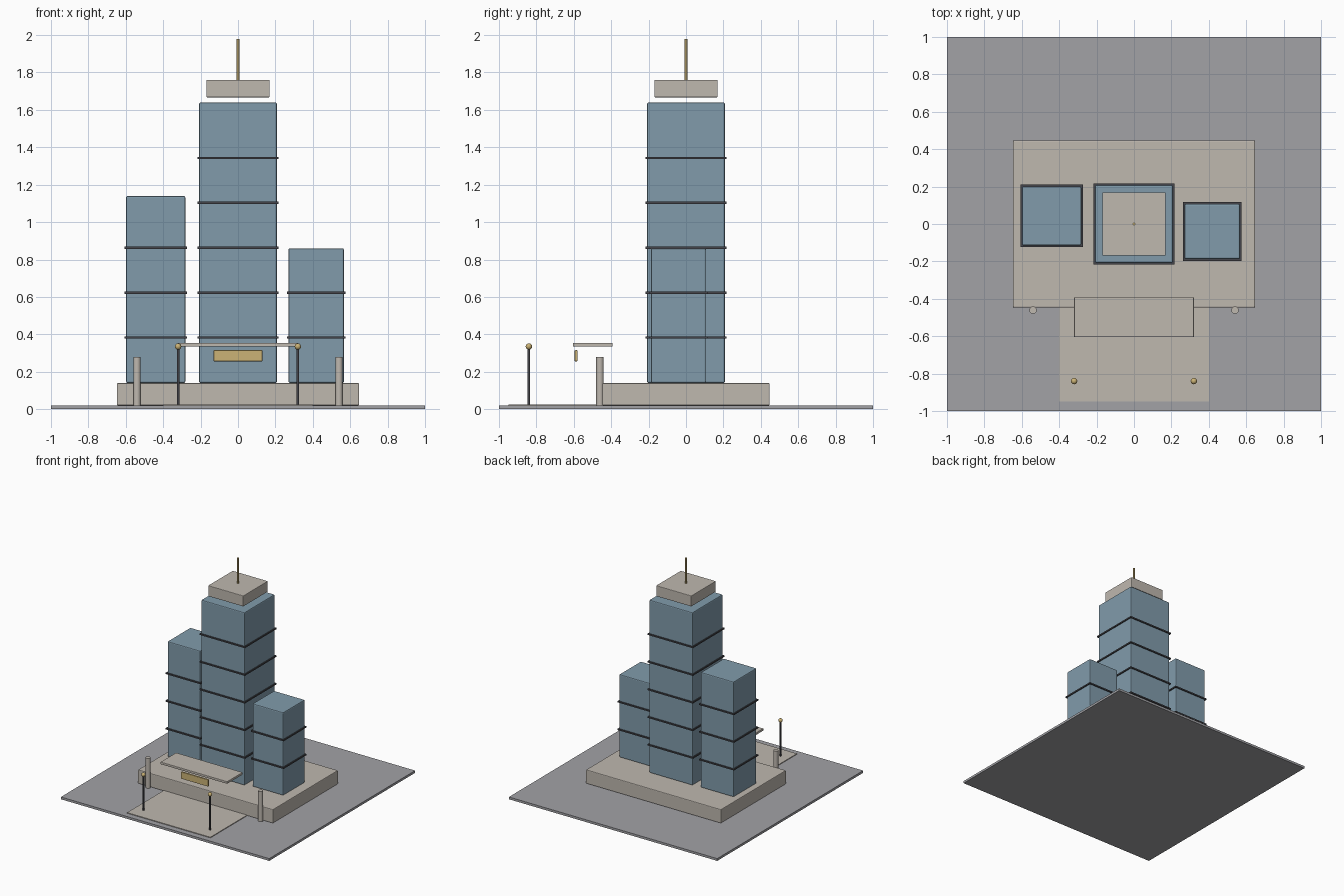
import bpy

if "Cube" in bpy.data.objects:
    bpy.data.objects.remove(bpy.data.objects["Cube"])


def material(name, r, g, b):
    m = bpy.data.materials.new(name)
    m.diffuse_color = (r, g, b, 1)
    m.use_nodes = True
    m.node_tree.nodes["Principled BSDF"].inputs["Base Color"].default_value = m.diffuse_color
    return m


GLASS = material("blue_glass", 0.22, 0.33, 0.41)
STONE = material("warm_stone", 0.52, 0.48, 0.43)
METAL = material("dark_metal", 0.06, 0.06, 0.07)
GOLD = material("gold", 0.6, 0.45, 0.18)
PAVING = material("paving", 0.36, 0.36, 0.38)


def box(name, x, y, z, mat, bevel=0.0):
    """Box from (min, max) ranges, with optional rounded edges."""
    bpy.ops.mesh.primitive_cube_add(
        size=1, location=[(a + b) / 2 for a, b in (x, y, z)])
    o = bpy.context.object
    o.name = name
    o.scale = [b - a for a, b in (x, y, z)]
    bpy.ops.object.transform_apply(location=False, rotation=False, scale=True)
    if bevel:
        mod = o.modifiers.new("edge_bevel", 'BEVEL')
        mod.width = bevel
        mod.segments = 2
    o.data.materials.append(mat)
    return o


def rod(name, x, y, z, radius, mat, sides=16):
    bpy.ops.mesh.primitive_cylinder_add(
        vertices=sides, radius=radius, depth=z[1] - z[0],
        location=(x, y, (z[0] + z[1]) / 2))
    o = bpy.context.object
    o.name = name
    o.data.materials.append(mat)
    bpy.ops.object.shade_smooth_by_angle()
    return o


def tower(name, cx, cy, half, top, bands):
    """Glass shaft wrapped by evenly spaced floor bands."""
    box(name, (cx - half, cx + half), (cy - half, cy + half),
        (0.14, top), GLASS, 0.008)
    h = half + 0.009
    for i in range(bands):
        z = 0.383 + 0.24 * i
        box(f"{name}_band_{i + 1}", (cx - h, cx + h), (cy - h, cy + h),
            (z - 0.006, z + 0.006), METAL)


# Site and podium
box("ground_slab", (-1, 1), (-1, 1), (0, 0.02), PAVING)
box("entrance_plaza", (-0.4, 0.4), (-0.95, -0.43), (0.018, 0.026), STONE)
box("podium", (-0.648, 0.648), (-0.447, 0.447), (0.02, 0.14), STONE, 0.006)

# Three towers
tower("main_tower", 0, 0, 0.208, 1.64, 5)
tower("left_tower", -0.44, 0.043, 0.158, 1.14, 3)
tower("right_tower", 0.418, -0.04, 0.148, 0.86, 2)

# Floating crown and mast
box("roof_crown", (-0.169, 0.169), (-0.169, 0.169), (1.667, 1.76), STONE, 0.004)
rod("roof_mast", 0, 0, (1.755, 1.98), 0.007, GOLD)

# Entrance canopy and blank sign panel
box("entrance_canopy", (-0.32, 0.32), (-0.605, -0.392), (0.335, 0.355), STONE, 0.003)
box("sign_panel", (-0.13, 0.13), (-0.595, -0.58), (0.256, 0.315), GOLD, 0.003)

# Mirrored columns and lamps
for side, s in (("left", -1), ("right", 1)):
    rod(f"column_{side}", s * 0.54, -0.46, (0.02, 0.28), 0.02, STONE)
    rod(f"lamp_post_{side}", s * 0.32, -0.84, (0.02, 0.325), 0.007, METAL)
    bpy.ops.mesh.primitive_uv_sphere_add(
        segments=20, ring_count=12, radius=0.017, location=(s * 0.32, -0.84, 0.335))
    globe = bpy.context.object
    globe.name = f"lamp_globe_{side}"
    globe.data.materials.append(GOLD)
    bpy.ops.object.shade_smooth_by_angle()
